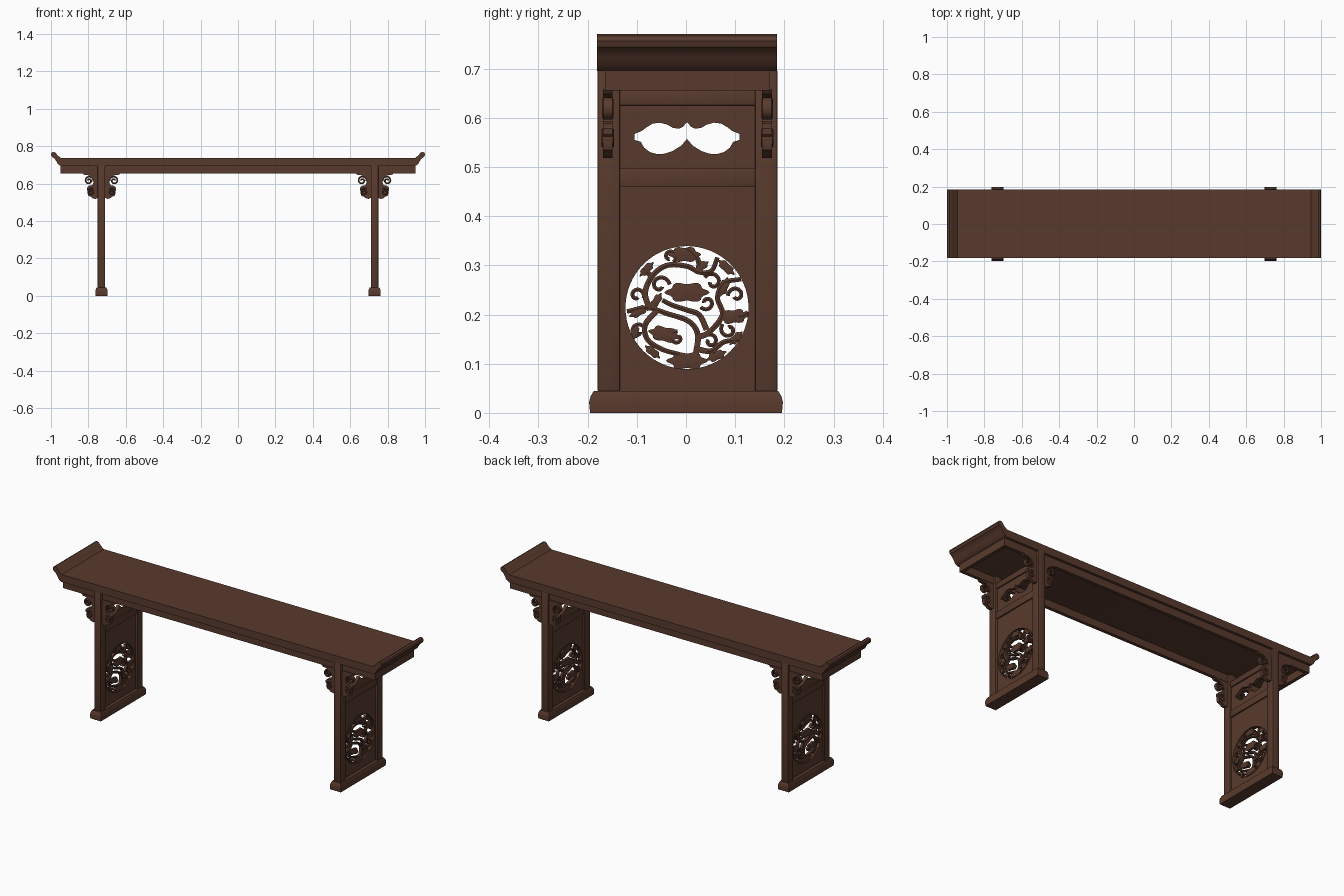
import bpy, bmesh, math
from mathutils import Vector

if "Cube" in bpy.data.objects:
    bpy.data.objects.remove(bpy.data.objects["Cube"])

wood = bpy.data.materials.new("dark brown wood")
wood.diffuse_color = (0.098, 0.042, 0.026, 1)
wood.use_nodes = True
wood.node_tree.nodes["Principled BSDF"].inputs["Base Color"].default_value = wood.diffuse_color


def finish(name, bm, smooth=True):
    bmesh.ops.remove_doubles(bm, verts=bm.verts, dist=1e-6)
    bmesh.ops.recalc_face_normals(bm, faces=bm.faces)
    me = bpy.data.meshes.new(name)
    bm.to_mesh(me)
    bm.free()
    me.materials.append(wood)
    ob = bpy.data.objects.new(name, me)
    bpy.context.collection.objects.link(ob)
    if smooth:
        bpy.ops.object.select_all(action='DESELECT')
        ob.select_set(True)
        bpy.context.view_layer.objects.active = ob
        bpy.ops.object.shade_smooth_by_angle(angle=math.radians(35))
    return ob


def box(name, x0, x1, y0, y1, z0, z1, bevel=0.0):
    bm = bmesh.new()
    bmesh.ops.create_cube(bm, size=1)
    for v in bm.verts:
        v.co = Vector(((x0 + x1) / 2 + v.co.x * (x1 - x0),
                       (y0 + y1) / 2 + v.co.y * (y1 - y0),
                       (z0 + z1) / 2 + v.co.z * (z1 - z0)))
    if bevel:
        bmesh.ops.bevel(bm, geom=bm.edges[:], offset=bevel, segments=2,
                        profile=0.5, affect='EDGES')
    return finish(name, bm)


def plate(name, loops, thick, place):
    """Filled outline with holes, extruded; place maps (u, v, w) to the model."""
    cu = bpy.data.curves.new(name, 'CURVE')
    cu.dimensions, cu.fill_mode, cu.extrude = '2D', 'BOTH', thick / 2
    for loop in loops:
        sp = cu.splines.new('POLY')
        sp.points.add(len(loop) - 1)
        for p, (u, v) in zip(sp.points, loop):
            p.co = (u, v, 0, 1)
        sp.use_cyclic_u = True
    tmp = bpy.data.objects.new("helper", cu)
    bpy.context.collection.objects.link(tmp)
    me = bpy.data.meshes.new_from_object(
        tmp.evaluated_get(bpy.context.evaluated_depsgraph_get()))
    bpy.data.objects.remove(tmp)
    bm = bmesh.new()
    bm.from_mesh(me)
    for v in bm.verts:
        v.co = place(*v.co)
    return finish(name, bm)


def smooth_path(pts, n=6):
    """Catmull-Rom curve through a few points."""
    p = [Vector(q) for q in pts]
    p = [2 * p[0] - p[1]] + p + [2 * p[-1] - p[-2]]
    out = []
    for a, b, c, d in zip(p, p[1:], p[2:], p[3:]):
        for k in range(n):
            t = k / n
            out.append(0.5 * (2 * b + (c - a) * t + (2 * a - 5 * b + 4 * c - d) * t * t
                              + (3 * b - a - 3 * c + d) * t ** 3))
    return out + [p[-2]]


def spiral(cu, cv, r0, r1, a0, turns, n=26):
    return [Vector((cu + (r0 + (r1 - r0) * k / n) * math.cos(a0 + math.tau * turns * k / n),
                    cv + (r0 + (r1 - r0) * k / n) * math.sin(a0 + math.tau * turns * k / n)))
            for k in range(n + 1)]


def ribbon(bm, path, w0, w1, thick, place):
    """Tapering strip with a raised middle, along a flat path."""
    rings = []
    for i, p in enumerate(path):
        d = (path[min(i + 1, len(path) - 1)] - path[max(i - 1, 0)]).normalized()
        n = Vector((-d.y, d.x)) * (w0 + (w1 - w0) * i / (len(path) - 1)) / 2
        rings.append([bm.verts.new(place(*(p + n * a), b * thick / 2)) for a, b in
                      ((1, -.8), (1, .8), (0, 1), (-1, .8), (-1, -.8), (0, -1))])
    for a, b in zip(rings, rings[1:]):
        for k in range(6):
            bm.faces.new((a[k], a[k - 1], b[k - 1], b[k]))
    bm.faces.new(rings[0])
    bm.faces.new(rings[-1])


def leaf(bm, u, v, ru, rv, rot, thick, place):
    """Lobed leaf or flower with a domed face."""
    n, ends = 30, []
    rim = []
    for k in range(n):
        a = math.tau * k / n
        r = 1 + 0.13 * math.cos(6 * a)
        x, y = ru * r * math.cos(a), rv * r * math.sin(a)
        rim.append((u + x * math.cos(rot) - y * math.sin(rot),
                    v + x * math.sin(rot) + y * math.cos(rot)))
    for s in (-1, 1):
        ends.append(([bm.verts.new(place(*p, s * thick * 0.38)) for p in rim],
                     bm.verts.new(place(u, v, s * thick * 0.55))))
    (ra, ca), (rb, cb) = ends
    for k in range(n):
        bm.faces.new((ra[k - 1], ra[k], rb[k], rb[k - 1]))
        bm.faces.new((ra[k], ra[k - 1], ca))
        bm.faces.new((rb[k - 1], rb[k], cb))


def circle(cu, cv, r, n=64):
    return [(cu + r * math.cos(math.tau * k / n), cv + r * math.sin(math.tau * k / n))
            for k in range(n)]


def rect(u0, u1, v0, v1):
    return [(u0, v0), (u1, v0), (u1, v1), (u0, v1)]


# Tabletop with upturned ends
end = [(.948, .695), (.963, .704), (.973, .722), (.983, .736), (.996, .744), (1, .756),
       (.996, .766), (.986, .77), (.976, .766), (.964, .75), (.945, .736)]
plate("tabletop", [end + [(-x, z) for x, z in reversed(end)]], 0.366,
      lambda u, v, w: (u, 0.002 + w, v))

# Apron ring under the top
for s, n in ((-1, "front"), (1, "back")):
    y = 0.003 + s * 0.159
    box(n + "_apron", -.95, .95, y - .009, y + .009, .655, .696)
for s in (-1, 1):
    box("end_apron", s * .941 - .009, s * .941 + .009, -.156, .162, .655, .696)

# Openwork motifs, in millimetres from the roundel centre
vines = [
    [(18, -95), (22, -55), (4, -28), (-41, -12), (-81, 0), (-122, -8)],
    [(-75, -5), (-85, 30), (-70, 65), (-40, 86), (0, 84), (25, 72), (50, 75), (62, 102)],
    [(22, -60), (45, -50), (72, -15), (62, 20), (75, 50), (110, 58)],
    [(-60, -5), (-85, -35), (-80, -65), (-50, -85), (-15, -95)],
    [(22, -85), (50, -88), (75, -70), (108, -65)],
    [(40, -45), (25, -15), (0, -5), (-30, 5), (-50, 15)],
    [(25, 72), (22, 98), (0, 120)],
    [(-70, 62), (-90, 80)],
    [(70, -15), (105, -18), (124, -10)],
]
curls = [(-55, 45, 20, .1, .9), (52, 52, 19, 2.6, -.9), (85, -45, 17, 2.4, .9),
         (-100, -48, 16, .3, .9), (100, 25, 17, 3.2, -.9), (-102, 25, 15, -.4, .9),
         (48, -68, 14, 2, -.9), (-35, 104, 14, -1, .9), (40, 10, 15, -2.5, .9),
         (-20, -62, 14, 1.5, .9)]
leaves = [(0, 31, 41, 19, 0), (-46, -54, 30, 15, -.2), (95, -18, 28, 14, .1),
          (0, -108, 38, 17, 0), (-5, 108, 30, 15, 0), (-98, -8, 20, 9, .5),
          (80, 82, 20, 9, 2.4), (-82, 78, 18, 8, .8), (60, -98, 20, 9, .4),
          (-70, -90, 18, 8, -.7), (75, 42, 19, 9, 1.2), (-62, 14, 17, 8, 1),
          (30, 84, 15, 8, .6), (100, -62, 17, 8, .8), (-106, -50, 15, 8, 1.4)]
cloud = [(0, .591), (.008, .582), (.016, .578), (.028, .579), (.04, .586), (.055, .59), (.07, .588),
         (.083, .58), (.092, .573), (.107, .567), (.107, .555), (.094, .551), (.087, .539),
         (.075, .53), (.06, .526), (.045, .527), (.03, .532), (.012, .543), (0, .557)]
cloud += [(-u, v) for u, v in cloud[-2:0:-1]]
CY, CZ, R = 0.002, 0.214, 0.128

for s in (-1, 1):
    def side(u, v, w, s=s):
        return (s * (0.73 + w), u, v)

    # Foot rail with a soft top and a shallow cut underneath
    bm = bmesh.new()
    rows = []
    for hx, hy, z in ((.032, .195, 0), (.033, .197, .022), (.031, .194, .034), (.026, .187, .045)):
        rows.append([bm.verts.new((s * .73 + a * hx, b * hy, z))
                     for a, b in ((-1, -1), (1, -1), (1, 1), (-1, 1))])
    for a, b in zip(rows, rows[1:]):
        for k in range(4):
            bm.faces.new((a[k - 1], a[k], b[k], b[k - 1]))
    bm.faces.new(rows[0])
    bm.faces.new(rows[-1])
    finish("foot_rail", bm)

    # Legs and rails
    for t, n in ((-1, "front_leg"), (1, "back_leg")):
        y = 0.003 + t * 0.160
        box(n, s * .73 - .02, s * .73 + .02, y - .023, y + .023, .044, .697, .003)
    for n, z0, z1 in (("upper_rail", .625, .656), ("middle_rail", .459, .497)):
        box(n, s * .73 - .016, s * .73 + .016, -.14, .146, z0, z1, .002)

    # Panels with a cloud opening and a round opening
    plate("cloud_panel", [rect(-.14, .146, .49, .63), [(u + .002, v) for u, v in cloud]], .018, side)
    plate("roundel_panel", [rect(-.14, .146, .04, .465), circle(CY, CZ, R)], .018, side)
    plate("roundel_ring", [circle(CY, CZ, .132), circle(CY, CZ, .125)], .024, side)

    # Carved scrolling vines
    def carve(u, v, w, side=side):
        return side(CY + u / 1000, CZ + v / 1000, w)
    bm = bmesh.new()
    for v in vines:
        ribbon(bm, smooth_path(v), 12, 9, .018, carve)
    for u, v, r, a, t in curls:
        ribbon(bm, spiral(u, v, r, 5, a, t), 8, 8, .016, carve)
    for l in leaves:
        leaf(bm, *l, .018, carve)
    finish("roundel_carving", bm)

    # Scrolled brackets on both sides of each leg
    for t in (-1, 1):
        for d in (-1, 1):
            def spot(u, v, w, s=s, t=t, d=d):
                return (s * .73 + d * (.018 + u), .003 + t * .162 + w, v)
            plate("bracket", [[(0, .657), (.085, .657), (.078, .648), (.05, .644), (.028, .634),
                               (.022, .612), (.03, .592), (.05, .588), (.06, .578), (.06, .566),
                               (.054, .56), (.057, .548), (.052, .534), (.038, .53), (.03, .522),
                               (.014, .518), (0, .524)]], .02, spot)
            bm = bmesh.new()
            ribbon(bm, spiral(.049, .616, .025, .005, 3.3, -1.5), .009, .009, .023, spot)
            ribbon(bm, spiral(.037, .556, .02, .005, 2.2, -1.4), .006, .006, .026, spot)
            finish("bracket_scroll", bm)
